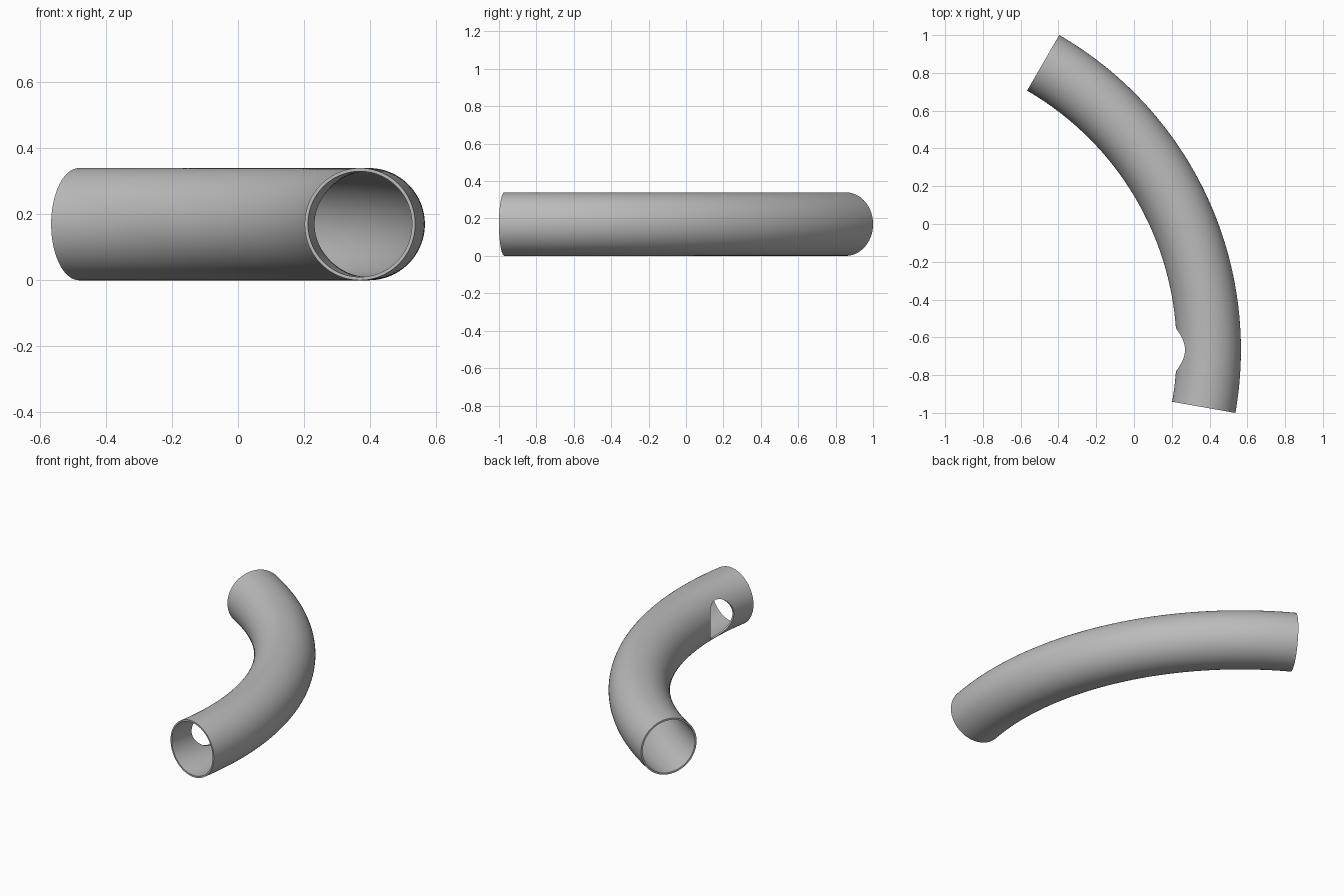
import bpy
import bmesh
from math import radians, cos, sin, tau, pi
from mathutils import Matrix, Vector

cube = bpy.data.objects.get("Cube")
if cube:
    bpy.data.objects.remove(cube)

BEND, OUTER, INNER = 1.754, 0.17, 0.16
CENTRE = Vector((-1.358, -0.666, OUTER))
START, END = radians(-10), radians(60)
STEPS, SIDES = 84, 96
HOLE = 0.114

grey = bpy.data.materials.new("pipe grey")
grey.use_nodes = True
colour = (0.5, 0.5, 0.5, 1)
grey.diffuse_color = colour
grey.node_tree.nodes["Principled BSDF"].inputs["Base Color"].default_value = colour


def add_object(name, bm):
    mesh = bpy.data.meshes.new(name)
    bm.to_mesh(mesh)
    bm.free()
    obj = bpy.data.objects.new(name, mesh)
    bpy.context.collection.objects.link(obj)
    mesh.materials.append(grey)
    return obj


def ring(bm, angle, radius):
    """Circle of vertices across the bend at the given angle."""
    verts = []
    for i in range(SIDES):
        a = tau * i / SIDES
        reach = BEND + radius * cos(a)
        offset = Vector((reach * cos(angle), reach * sin(angle), radius * sin(a)))
        verts.append(bm.verts.new(CENTRE + offset))
    return verts


def bridge(bm, a, b):
    for i in range(SIDES):
        j = (i + 1) % SIDES
        bm.faces.new((a[i], a[j], b[j], b[i]))


# Curved hollow pipe: outer wall, inner wall and the two end rims
bm = bmesh.new()
angles = [START + (END - START) * s / STEPS for s in range(STEPS + 1)]
outer = [ring(bm, a, OUTER) for a in angles]
inner = [ring(bm, a, INNER) for a in angles]
for wall in (outer, inner):
    for a, b in zip(wall, wall[1:]):
        bridge(bm, a, b)
for end in (0, -1):
    bridge(bm, outer[end], inner[end])
bmesh.ops.recalc_face_normals(bm, faces=bm.faces)
pipe = add_object("curved_pipe", bm)

# Round side hole through the inside of the bend
bm = bmesh.new()
place = Matrix.Translation(CENTRE + Vector((BEND - 0.2, 0, 0))) @ Matrix.Rotation(pi / 2, 4, "Y")
bmesh.ops.create_cone(bm, cap_ends=True, segments=SIDES, radius1=HOLE, radius2=HOLE,
                      depth=0.38, matrix=place)
cutter = add_object("hole_cutter", bm)
cutter.hide_render = True

cut = pipe.modifiers.new("side_hole", "BOOLEAN")
cut.operation = "DIFFERENCE"
cut.solver = "EXACT"
cut.object = cutter
bpy.ops.object.select_all(action="DESELECT")
pipe.select_set(True)
bpy.context.view_layer.objects.active = pipe
bpy.ops.object.modifier_apply(modifier=cut.name)
bpy.data.objects.remove(cutter)
bpy.ops.object.shade_smooth_by_angle(angle=radians(30))
